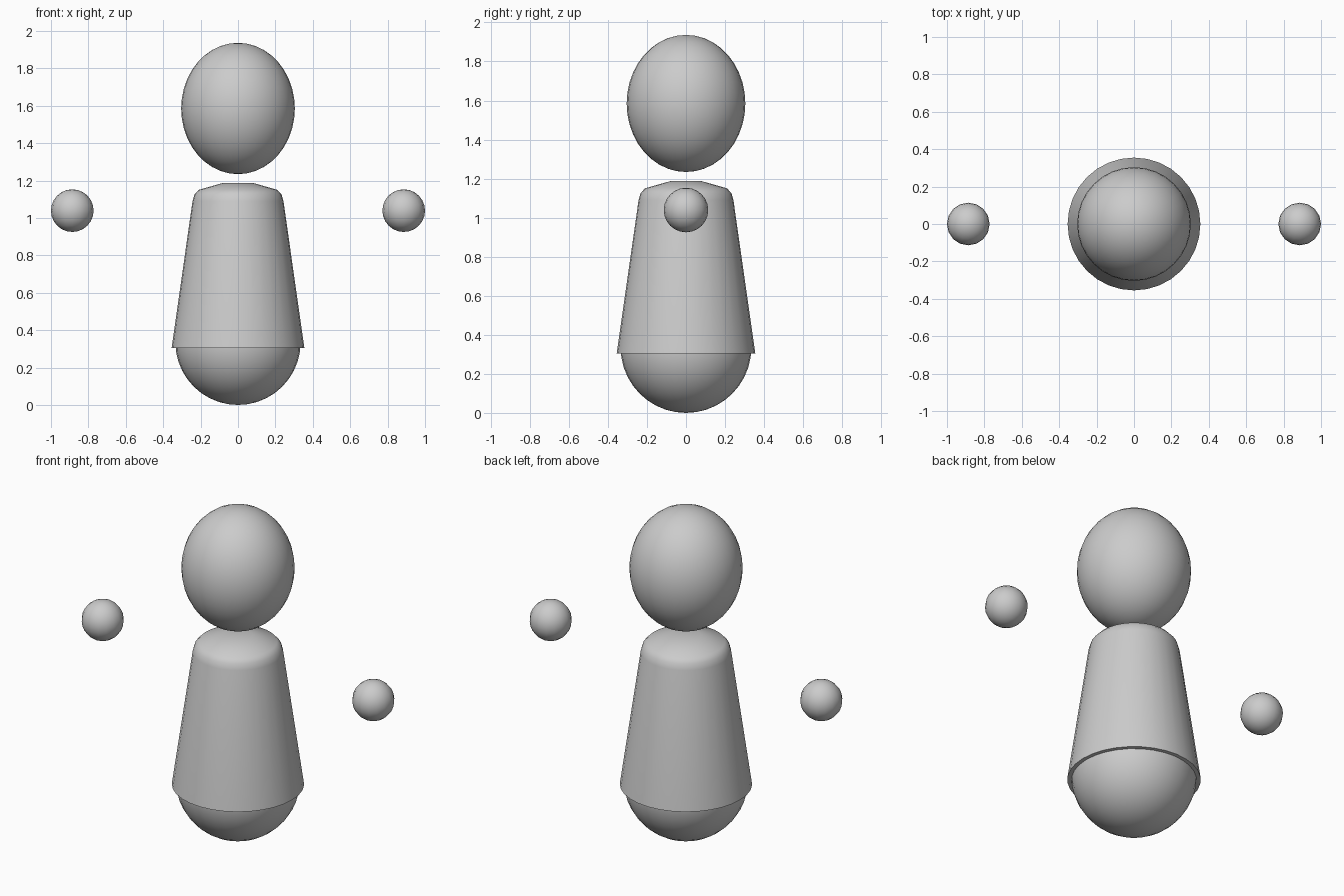
import bpy, bmesh
from math import radians, cos, sin, tau

if "Cube" in bpy.data.objects:
    bpy.data.objects.remove(bpy.data.objects["Cube"])


def smooth(obj):
    bpy.ops.object.select_all(action='DESELECT')
    obj.select_set(True)
    bpy.context.view_layer.objects.active = obj
    bpy.ops.object.shade_smooth_by_angle(angle=radians(60))


def ball(name, loc, radii, segments, rings):
    bpy.ops.mesh.primitive_uv_sphere_add(segments=segments, ring_count=rings, radius=1, location=loc)
    obj = bpy.context.object
    obj.name = name
    obj.scale = radii
    bpy.ops.object.transform_apply(location=False, rotation=False, scale=True)
    smooth(obj)
    return obj


def lathe(name, profile, sides):
    """Revolve (radius, z) points around z and cap both ends."""
    bm = bmesh.new()
    rows = [[bm.verts.new((r * cos(tau * i / sides), r * sin(tau * i / sides), z))
             for i in range(sides)] for r, z in profile]
    for low, high in zip(rows, rows[1:]):
        for i in range(sides):
            j = (i + 1) % sides
            bm.faces.new((low[i], low[j], high[j], high[i]))
    bm.faces.new(rows[0][::-1])
    bm.faces.new(rows[-1])
    mesh = bpy.data.meshes.new(name)
    bm.to_mesh(mesh)
    bm.free()
    obj = bpy.data.objects.new(name, mesh)
    bpy.context.collection.objects.link(obj)
    smooth(obj)
    return obj


# Tapered torso with rounded shoulders
lathe("torso", [(0.355, 0.305), (0.243, 1.09), (0.233, 1.125), (0.21, 1.15), (0.08, 1.187)], 32)

# Rounded base under the torso
ball("base", (0, 0, 0.335), (0.335, 0.335, 0.335), 32, 20)

# Egg-shaped head
ball("head", (0, 0, 1.585), (0.304, 0.304, 0.351), 32, 20)

# Floating hands
for side, name in ((-1, "hand_left"), (1, "hand_right")):
    ball(name, (side * 0.886, 0, 1.039), (0.114, 0.114, 0.114), 16, 12)
